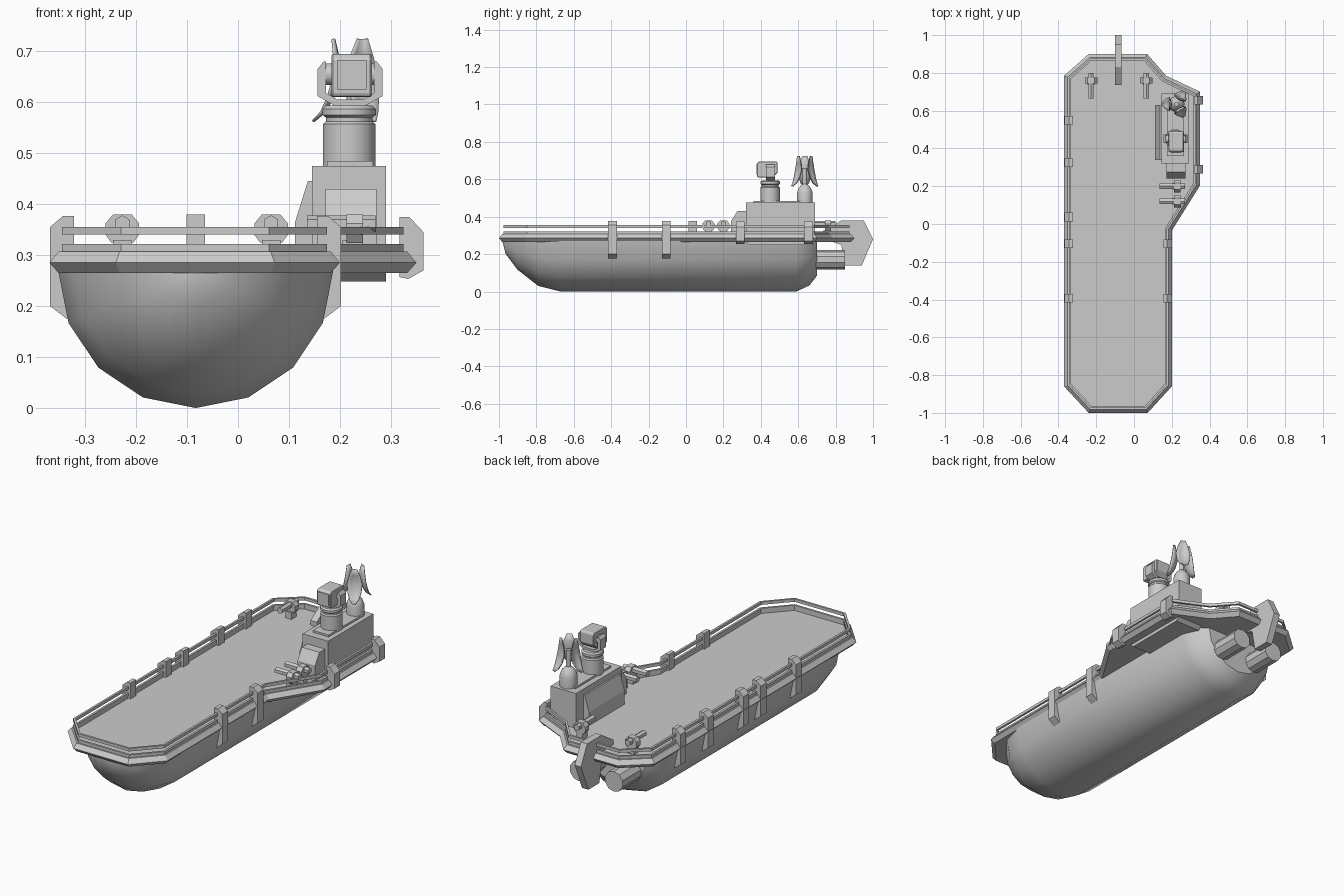
import bpy, bmesh
from math import sin, cos, pi, radians
from mathutils import Matrix, Vector

if "Cube" in bpy.data.objects:
    bpy.data.objects.remove(bpy.data.objects["Cube"])

CX = -0.083  # hull centreline


def finish(name, bm, smooth=None):
    bmesh.ops.remove_doubles(bm, verts=bm.verts, dist=1e-5)
    bmesh.ops.recalc_face_normals(bm, faces=bm.faces)
    me = bpy.data.meshes.new(name)
    bm.to_mesh(me)
    bm.free()
    ob = bpy.data.objects.new(name, me)
    bpy.context.collection.objects.link(ob)
    if smooth:
        bpy.ops.object.select_all(action='DESELECT')
        ob.select_set(True)
        bpy.context.view_layer.objects.active = ob
        bpy.ops.object.shade_smooth_by_angle(angle=radians(smooth))
    return ob


def loft(name, rings, caps=True, loop=False, smooth=None):
    """Skin a list of closed rings of points."""
    bm = bmesh.new()
    vs = [[bm.verts.new(p) for p in r] for r in rings]
    n = len(rings[0])
    pairs = list(zip(vs, vs[1:])) + ([(vs[-1], vs[0])] if loop else [])
    for a, b in pairs:
        for i in range(n):
            j = (i + 1) % n
            bm.faces.new((a[i], a[j], b[j], b[i]))
    if caps and not loop:
        bm.faces.new(vs[0])
        bm.faces.new(vs[-1])
    return finish(name, bm, smooth)


def prism(name, pts, axis, a, b, smooth=None):
    """Extrude a 2D profile along an axis from a to b."""
    put = {'x': lambda u, v, w: (w, u, v), 'y': lambda u, v, w: (u, w, v),
           'z': lambda u, v, w: (u, v, w)}[axis]
    return loft(name, [[put(u, v, w) for u, v in pts] for w in (a, b)], smooth=smooth)


def box(name, x0, x1, y0, y1, z0, z1):
    return prism(name, [(x0, y0), (x1, y0), (x1, y1), (x0, y1)], 'z', z0, z1)


def circle(u, v, r, n):
    return [(u + r * cos(2 * pi * (i + .5) / n), v + r * sin(2 * pi * (i + .5) / n)) for i in range(n)]


def lathe(name, x, y, prof, n=20):
    return loft(name, [[(px, py, z) for px, py in circle(x, y, r, n)] for r, z in prof], smooth=35)


def inset(pts, d):
    """Mitred inset of a counter-clockwise polygon."""
    out = []
    for i, p in enumerate(pts):
        p, a, b = Vector(p), Vector(pts[i - 1]), Vector(pts[(i + 1) % len(pts)])
        e, f = (p - a).normalized(), (b - p).normalized()
        n1, n2 = Vector((-e.y, e.x)), Vector((-f.y, f.x))
        out.append(p + (n1 + n2) * d / (1 + n1.dot(n2)))
    return out


# hull: half-round sections scaled along the length
stations = [(-.98, .03), (-.965, .25), (-.9, .57), (-.79, .89), (-.67, 1), (.59, 1), (.66, .88), (.7, .69)]
loft("hull", [[(CX + .27 * s * cos(pi + pi * i / 8), y, .27 + .27 * s * sin(pi + pi * i / 8))
               for i in range(9)] for y, s in stations], smooth=30)

# flight deck with bevelled rim, and two railings
outline = [(-.37, -.86), (-.24, -1), (.072, -1), (.2, -.86), (.2, -.035), (.35, .205), (.35, .7),
           (.17, .785), (.07, .9), (-.24, .9), (-.37, .785)]


def sweep(name, prof, loop):
    return loft(name, [[(p.x, p.y, z) for p in inset(outline, d)] for d, z in prof], loop=loop)


sweep("flight_deck", [(.018, .265), (0, .285), (.018, .307), (.035, .307), (.035, .295)], False)
for name, z in (("lower_rail", .307), ("upper_rail", .34)):
    sweep(name, [(.025, z), (.025, z + .015), (.036, z + .015), (.036, z)], True)

# rail clamps: long ones on the hull sides, short ones on the side platform
long_clamp = [(0, .2), (0, .355), (.026, .377), (.047, .377), (.047, .18), (.033, .175)]
short_clamp = [(0, .27), (0, .345), (.028, .375), (.047, .375), (.047, .257), (.03, .253)]


def clamp(name, prof, x, side, y):
    prism(name, [(x + side * u, z) for u, z in prof], 'y', y - .023, y + .023)


for y in (.55, .325, .037, -.105, -.393):
    clamp("left_clamp", long_clamp, -.369, 1, y)
for y in (-.105, -.393):
    clamp("right_clamp", long_clamp, .202, -1, y)
for y in (.655, .29):
    clamp("platform_clamp", short_clamp, .364, -1, y)

# stern fin and thrusters
prism("stern_fin", [(.735, .32), (.83, .38), (.95, .38), (1, .28), (.94, .14), (.85, .14),
                    (.83, .25), (.735, .28)], 'x', CX - .018, CX + .018)
for s in (-1, 1):
    prism("thruster", circle(CX + s * .1, .17, .052, 10), 'y', .6, .85)

# deck guns
for x, y, ang in ((-.227, .755, 0), (.065, .755, 0), (.225, .2, -90), (.225, .12, -90)):
    M = Matrix.Translation((x, y, 0)) @ Matrix.Rotation(radians(ang), 4, 'Z')
    yoke = [(-.022, .325), (-.033, .34), (-.033, .362), (-.018, .38), (.018, .38), (.033, .362),
            (.033, .34), (.022, .325)]
    for part in (box("gun_base", -.018, .018, -.02, .02, .29, .33),
                 prism("gun_yoke", yoke, 'y', -.012, .02),
                 prism("gun_barrel", circle(0, .362, .016, 6), 'y', -.09, .045)):
        part.matrix_world = M

# island superstructure
prism("island", [(.32, .265), (.32, .475), (.69, .475), (.69, .265), (.67, .248), (.34, .248)], 'x', .145, .29)
box("island_roof", .175, .265, .36, .65, .47, .485)
prism("island_front", [(.24, .295), (.24, .375), (.275, .43), (.33, .43), (.33, .295)], 'x', .172, .272)
prism("island_side_panel", [(.112, .295), (.112, .365), (.137, .445), (.15, .445), (.15, .295)], 'y', .34, .63)

# turret tower, yoke and head
TX, TY = .22, .45
lathe("turret_tower", TX - .002, TY, [(.052, .47), (.052, .557), (.046, .562), (.046, .57),
                                     (.053, .575), (.053, .587), (.046, .594)])
half = [(.028, .592), (.064, .612), (.064, .665), (.052, .68), (.047, .68), (.047, .618), (.025, .605)]
prism("turret_yoke", [(TX + u, z) for u, z in half[:]] + [(TX - u, z) for u, z in reversed(half)],
      'y', TY - .022, TY + .025)
head = prism("turret_head", [(.38, .615), (.38, .685), (.39, .695), (.485, .695), (.49, .685),
                             (.49, .635), (.465, .61), (.385, .61)], 'x', TX - .037, TX + .043)
bev = head.modifiers.new("bevel", 'BEVEL')
bev.width, bev.segments = .008, 1
box("turret_lens", TX - .026, TX + .032, .376, .385, .625, .683)
prism("turret_axle", circle(TY, .655, .022, 12), 'x', TX - .052, TX + .055, smooth=35)

# radar mast with three outward-facing curved dishes
RX, RY = .225, .635
lathe("radar_base", RX, RY, [(.042, .47), (.042, .53), (.034, .553), (.02, .568), (.012, .575), (.012, .66)], 16)
dish = [(.076, .563, .008), (.055, .58, .022), (.038, .61, .032), (.026, .65, .036),
        (.028, .69, .026), (.036, .724, .012)]
for ang in (180, 60, -60):
    bm = bmesh.new()
    grid = [[bm.verts.new((r + .012 * t * t * w / .036, w * t, z)) for t in (-1, -.5, 0, .5, 1)]
            for r, z, w in dish]
    for a, b in zip(grid, grid[1:]):
        for i in range(4):
            bm.faces.new((a[i], a[i + 1], b[i + 1], b[i]))
    ob = finish("radar_dish", bm, 40)
    ob.matrix_world = Matrix.Translation((RX, RY, 0)) @ Matrix.Rotation(radians(ang), 4, 'Z')
    sol = ob.modifiers.new("thickness", 'SOLIDIFY')
    sol.thickness, sol.offset = .004, 0
